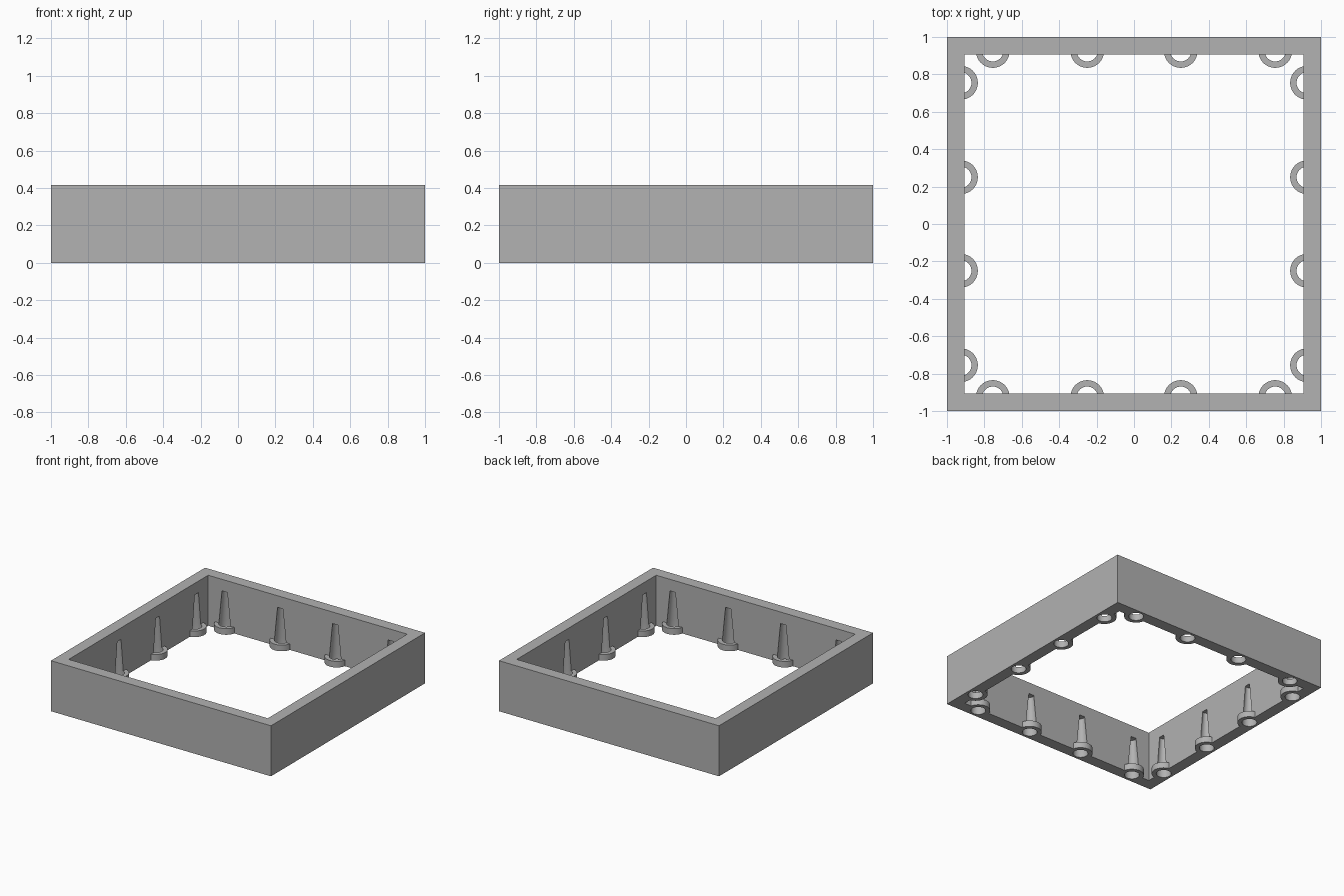
import bpy, bmesh
from math import cos, sin, pi
from mathutils import Matrix, Vector

if "Cube" in bpy.data.objects:
    bpy.data.objects.remove(bpy.data.objects["Cube"])

HEIGHT = 0.415        # frame height
INNER = 0.905         # half width of the opening
AXIS = 0.925          # distance of the screw axes from the centre
SPACING = (-0.755, -0.25, 0.25, 0.755)
SEGMENTS = 48

grey = bpy.data.materials.new("light_grey")
grey.use_nodes = True
colour = (0.445, 0.445, 0.445, 1)
grey.diffuse_color = colour
grey.node_tree.nodes["Principled BSDF"].inputs["Base Color"].default_value = colour


def make_object(name, bm):
    bmesh.ops.recalc_face_normals(bm, faces=bm.faces)
    mesh = bpy.data.meshes.new(name)
    bm.to_mesh(mesh)
    bm.free()
    mesh.materials.append(grey)
    obj = bpy.data.objects.new(name, mesh)
    bpy.context.collection.objects.link(obj)
    return obj


def box(name, half, z0, z1):
    bm = bmesh.new()
    bmesh.ops.create_cube(bm, size=1, matrix=Matrix.Translation((0, 0, (z0 + z1) / 2))
                          @ Matrix.Diagonal((2 * half, 2 * half, z1 - z0, 1)))
    return make_object(name, bm)


def loft(bm, rings):
    """Closed solid through matching rings of points."""
    loops = [[bm.verts.new(p) for p in ring] for ring in rings]
    for a, b in zip(loops, loops[1:]):
        for i in range(len(a)):
            j = (i + 1) % len(a)
            bm.faces.new((a[i], a[j], b[j], b[i]))
    bm.faces.new(loops[0][::-1])
    bm.faces.new(loops[-1])


def arc(radius, z, start, end, count, place):
    angles = [start + (end - start) * i / SEGMENTS for i in range(count)]
    return [place @ Vector((radius * cos(a), radius * sin(a), z)) for a in angles]


# Four screw positions on each of the four walls
places = [Matrix.Rotation(k * pi / 2, 4, "Z") @ Matrix.Translation((s, AXIS, 0))
          for k in range(4) for s in SPACING]


def at_all_places(name, profile, start, end, count):
    bm = bmesh.new()
    for place in places:
        loft(bm, [arc(r, z, start, end, count, place) for r, z in profile])
    return make_object(name, bm)


def combine(target, tool, operation):
    mod = target.modifiers.new(operation.title(), "BOOLEAN")
    mod.operation = operation
    mod.solver = "EXACT"
    mod.object = tool
    tool.hide_render = True
    bpy.context.view_layer.objects.active = target
    bpy.ops.object.modifier_apply(modifier=mod.name)
    bpy.data.objects.remove(tool)


# Square frame with an open middle
frame = box("square_frame", 1, 0, HEIGHT)
combine(frame, box("opening_cutter", INNER, -0.1, HEIGHT + 0.1), "DIFFERENCE")

# Half-round screw bosses along the bottom of the inner walls
bosses = at_all_places("screw_bosses", [(0.09, 0), (0.09, 0.05)],
                       -pi, 0, SEGMENTS + 1)
combine(frame, bosses, "UNION")

# Tapered screw holes, rising from the bosses into the walls
holes = at_all_places("screw_hole_cutter", [(0.056, -0.05), (0.056, 0.05), (0.031, 0.32)],
                      0, 2 * pi, SEGMENTS)
combine(frame, holes, "DIFFERENCE")

bpy.ops.object.select_all(action="DESELECT")
frame.select_set(True)
bpy.context.view_layer.objects.active = frame
bpy.ops.object.shade_smooth_by_angle(angle=pi / 6)
